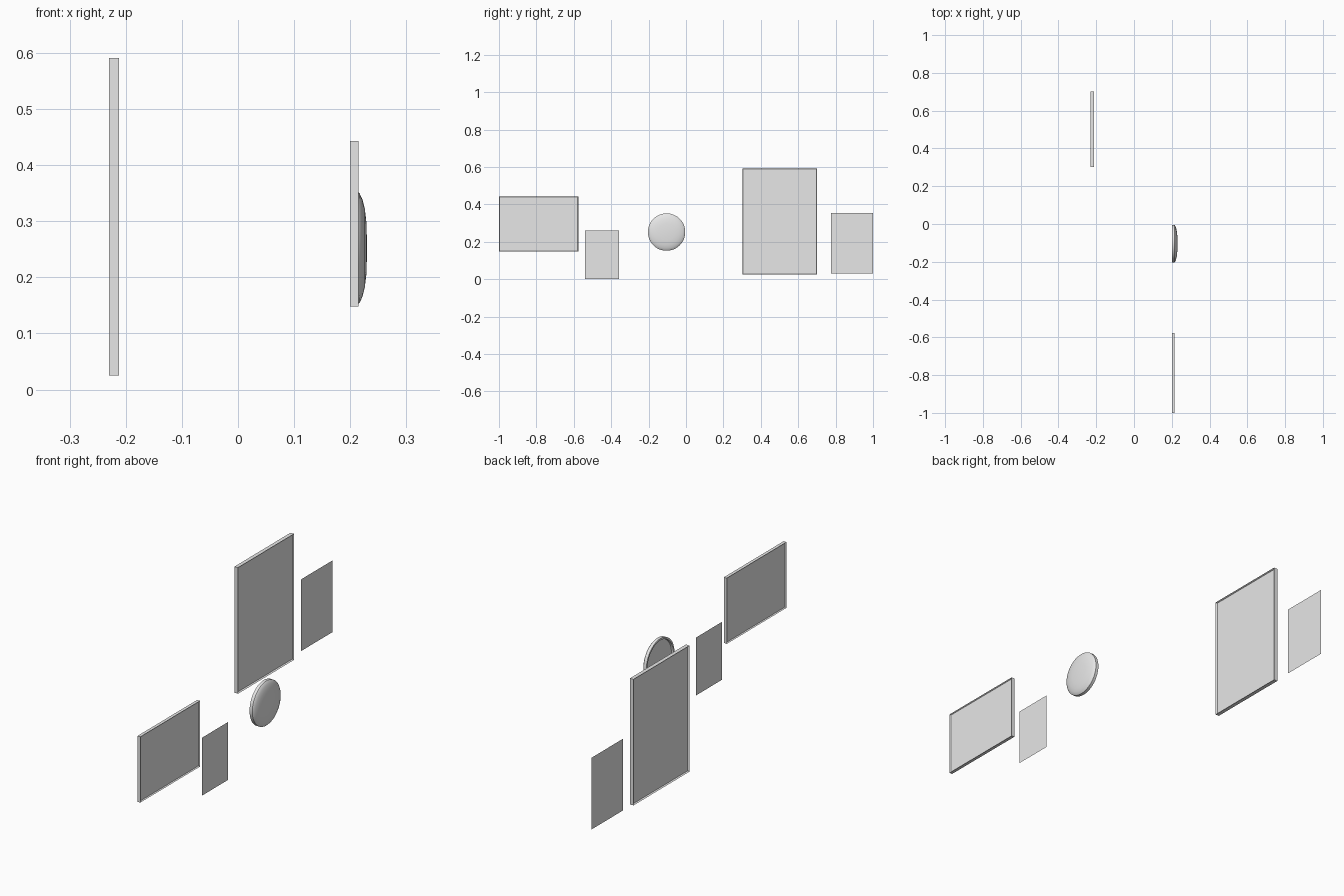
import bpy, bmesh, math
from mathutils import Matrix, Vector

if "Cube" in bpy.data.objects:
    bpy.data.objects.remove(bpy.data.objects["Cube"])

grey = bpy.data.materials.new("plain_grey")
grey.use_nodes = True
colour = (0.8, 0.8, 0.8, 1)
grey.diffuse_color = colour
grey.node_tree.nodes["Principled BSDF"].inputs["Base Color"].default_value = colour


def add_object(name, bm):
    mesh = bpy.data.meshes.new(name)
    bm.to_mesh(mesh)
    bm.free()
    obj = bpy.data.objects.new(name, mesh)
    obj.data.materials.append(grey)
    bpy.context.collection.objects.link(obj)
    return obj


def framed_panel(name, x, y, z, lip=0.004, recess=0.4):
    """Thin box whose two broad faces are inset and sunk behind a narrow lip."""
    bm = bmesh.new()
    bmesh.ops.create_cube(bm, size=1)
    for v in bm.verts:
        v.co = Vector([(r[0] + r[1]) / 2 + c * (r[1] - r[0])
                       for c, r in zip(v.co, (x, y, z))])
    broad = [f for f in bm.faces if abs(f.normal.x) > 0.9]
    bmesh.ops.inset_individual(bm, faces=broad, thickness=lip)
    for f in broad:
        push = -f.normal * recess * (x[1] - x[0])
        bmesh.ops.translate(bm, vec=push, verts=f.verts)
    return add_object(name, bm)


def flat_sheet(name, x, y, z):
    """Single upright sheet facing sideways."""
    bm = bmesh.new()
    corners = ((y[0], z[0]), (y[1], z[0]), (y[1], z[1]), (y[0], z[1]))
    bm.faces.new([bm.verts.new((x, cy, cz)) for cy, cz in corners])
    return add_object(name, bm)


def domed_disc(name, centre, profile, steps=48):
    """Spin an (offset, radius) profile around the x axis."""
    bm = bmesh.new()
    verts = [bm.verts.new((px, 0, r)) for px, r in profile]
    edges = [bm.edges.new(pair) for pair in zip(verts, verts[1:])]
    bmesh.ops.spin(bm, geom=verts + edges, cent=(0, 0, 0), axis=(1, 0, 0),
                   angle=math.tau, steps=steps, use_duplicate=False)
    bmesh.ops.remove_doubles(bm, verts=bm.verts, dist=0.0001)
    bmesh.ops.recalc_face_normals(bm, faces=bm.faces)
    bmesh.ops.transform(bm, matrix=Matrix.Translation(centre), verts=bm.verts)
    return add_object(name, bm)


# Framed panels
framed_panel("large_framed_panel", (-0.23, -0.212), (0.303, 0.701), (0.025, 0.591))
framed_panel("wide_framed_panel", (0.2, 0.215), (-1, -0.576), (0.148, 0.443))

# Frameless sheets
flat_sheet("low_sheet", 0.2, (-0.54, -0.357), (0, 0.26))
flat_sheet("end_sheet", -0.23, (0.775, 1), (0.031, 0.353))

# Round disc: hollow back, straight rim, domed front
disc = domed_disc("round_disc", (0.2, -0.104, 0.252), [
    (0.008, 0), (0.008, 0.09), (0, 0.092), (0, 0.1), (0.014, 0.1),
    (0.017, 0.097), (0.022, 0.086), (0.026, 0.07), (0.029, 0.045), (0.03, 0)])
bpy.ops.object.select_all(action="DESELECT")
disc.select_set(True)
bpy.context.view_layer.objects.active = disc
bpy.ops.object.shade_smooth_by_angle(angle=math.radians(35))
